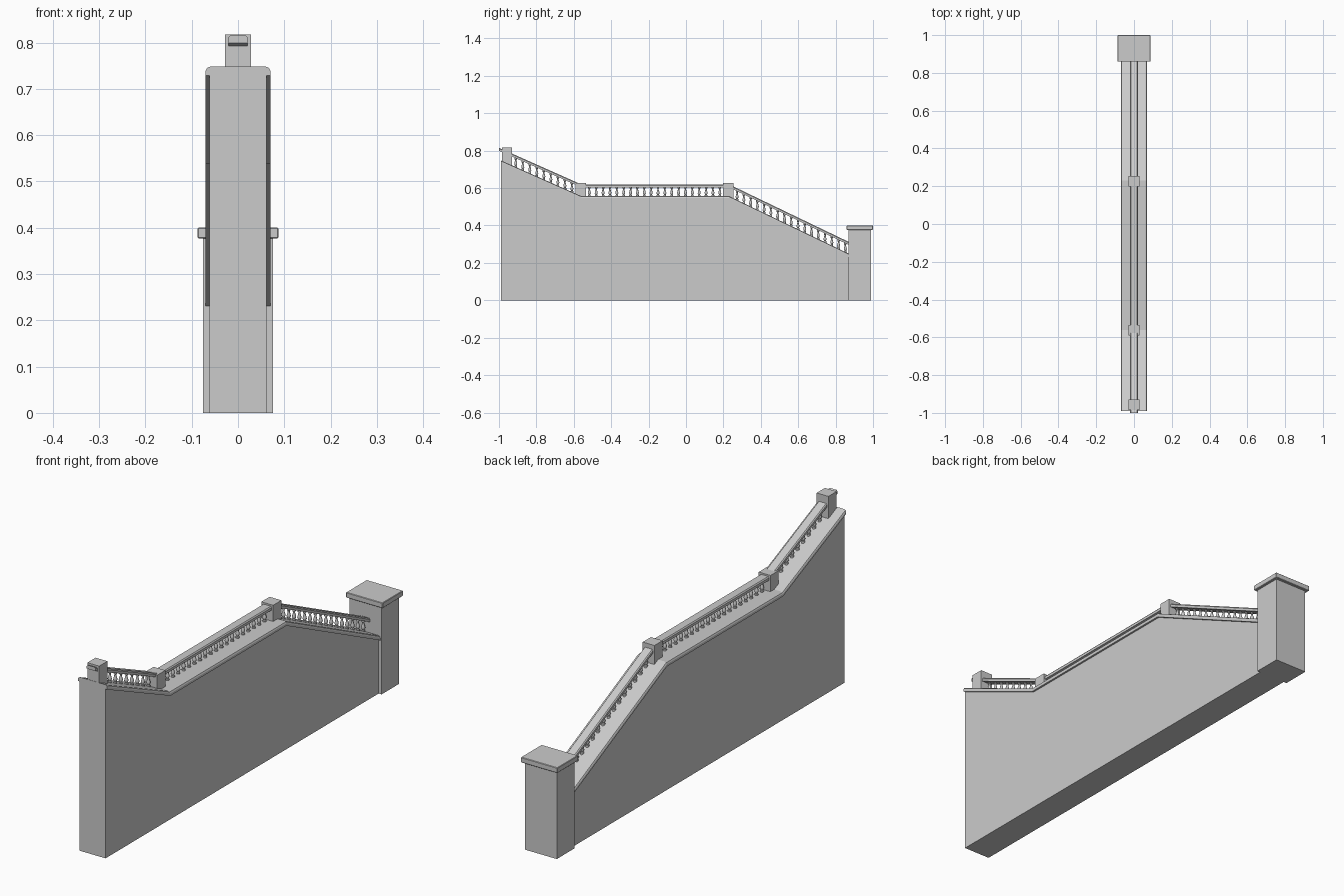
import bpy, bmesh, math

if "Cube" in bpy.data.objects:
    bpy.data.objects.remove(bpy.data.objects["Cube"])

# Break points of the sloping / level / sloping run: (y, height of coping top)
PATH = [(-0.99, 0.748), (-0.56, 0.557), (0.23, 0.557), (0.90, 0.235)]


def finish(name, bm):
    bmesh.ops.recalc_face_normals(bm, faces=bm.faces)
    me = bpy.data.meshes.new(name)
    bm.to_mesh(me)
    bm.free()
    ob = bpy.data.objects.new(name, me)
    bpy.context.collection.objects.link(ob)
    return ob


def height(y):
    for (y0, z0), (y1, z1) in zip(PATH, PATH[1:]):
        if y <= y1:
            break
    return z0 + (z1 - z0) * (y - y0) / (y1 - y0)


def sweep(name, section, path):
    """Carry an (x, z offset) section along the (y, z) path."""
    bm = bmesh.new()
    rings = [[bm.verts.new((x, y, z + dz)) for x, dz in section] for y, z in path]
    n = len(section)
    for a, b in zip(rings, rings[1:]):
        for i in range(n):
            j = (i + 1) % n
            bm.faces.new((a[i], a[j], b[j], b[i]))
    bm.faces.new(rings[0])
    bm.faces.new(rings[-1])
    return finish(name, bm)


def box(name, x, y0, y1, z0, z1, bevel=0):
    bm = bmesh.new()
    bmesh.ops.create_cube(bm, size=1)
    for v in bm.verts:
        v.co = (v.co.x * 2 * x, (y0 + y1) / 2 + v.co.y * (y1 - y0),
                (z0 + z1) / 2 + v.co.z * (z1 - z0))
    if bevel:
        bmesh.ops.bevel(bm, geom=bm.edges[:], offset=bevel, segments=1, affect='EDGES')
    return finish(name, bm)


# Solid wall: side profile extruded across x
bm = bmesh.new()
outline = [(PATH[0][0], 0)] + [(y, z - 0.012) for y, z in PATH] + [(PATH[-1][0], 0)]
face = bm.faces.new([bm.verts.new((-0.062, y, z)) for y, z in outline])
new = bmesh.ops.extrude_face_region(bm, geom=[face])['geom']
bmesh.ops.translate(bm, vec=(0.124, 0, 0),
                    verts=[g for g in new if isinstance(g, bmesh.types.BMVert)])
finish("wall", bm)

# Coping with eased upper edges
half = [(0.070, -0.019), (0.070, -0.009), (0.067, -0.003), (0.060, 0.0)]
sweep("coping", half + [(-x, z) for x, z in reversed(half)], PATH)

# Handrail
r = 0.021
rail_path = [(-1.0, height(-1.0))] + PATH[1:]
sweep("handrail", [(-r, 0.047), (r, 0.047), (r, 0.058), (r - 0.004, 0.063),
                   (-r + 0.004, 0.063), (-r, 0.058)], rail_path)

# Square posts at the ends of the rail sections
posts = [(-0.957, 0.817), (-0.563, 0.627), (0.227, 0.627)]
for i, (y, top) in enumerate(posts):
    box(f"post_{i + 1}", 0.028, y - 0.028, y + 0.028, height(y + 0.028) - 0.012, top)

# Turned balusters: (radius, fraction of height)
TURN = [(0.0075, -0.1), (0.0075, 0.12), (0.0045, 0.16), (0.0085, 0.32),
        (0.0075, 0.45), (0.004, 0.72), (0.004, 0.82), (0.0068, 0.87), (0.0068, 1.1)]
SIDES = 10
bm = bmesh.new()
for start, end, count in [(-0.929, -0.591, 9), (-0.535, 0.199, 20), (0.255, 0.87, 17)]:
    for k in range(count):
        y = start + (end - start) * (k + 0.5) / count
        z = height(y)
        rings = [[bm.verts.new((rad * math.cos(2 * math.pi * s / SIDES),
                                y + rad * math.sin(2 * math.pi * s / SIDES),
                                z + f * 0.048)) for s in range(SIDES)] for rad, f in TURN]
        for a, b in zip(rings, rings[1:]):
            for s in range(SIDES):
                t = (s + 1) % SIDES
                bm.faces.new((a[s], a[t], b[t], b[s]))
        bm.faces.new(rings[0])
        bm.faces.new(rings[-1])
balusters = finish("balusters", bm)
bpy.context.view_layer.objects.active = balusters
balusters.select_set(True)
bpy.ops.object.shade_smooth_by_angle(angle=math.radians(40))

# End pillar and its cap
box("pillar", 0.076, 0.869, 0.988, 0, 0.38)
box("pillar_cap", 0.087, 0.859, 1.0, 0.377, 0.40, 0.002)
